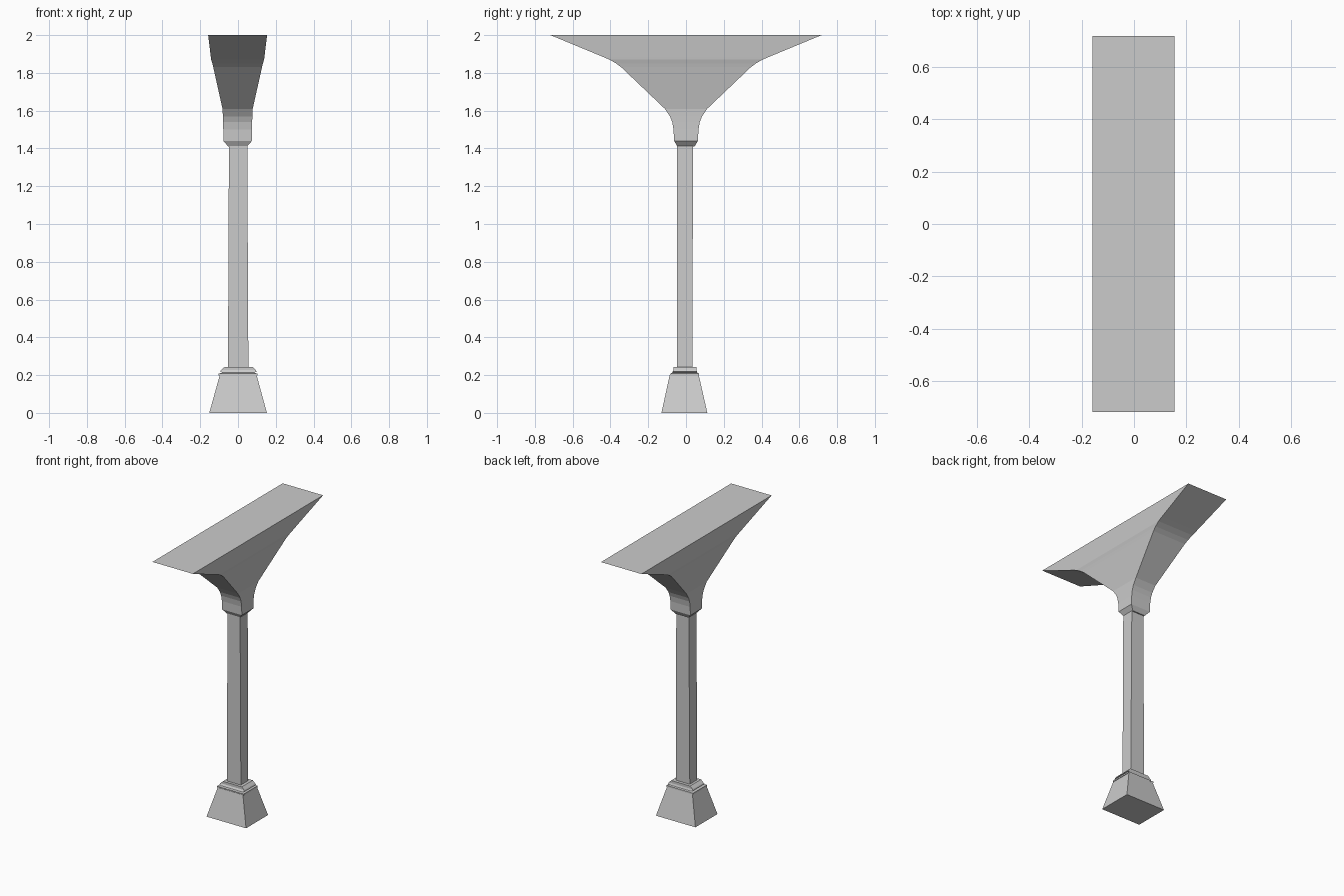
import bpy, bmesh

if "Cube" in bpy.data.objects:
    bpy.data.objects.remove(bpy.data.objects["Cube"])


def loft(name, rings):
    """Stack rectangular sections (z, x_min, x_max, y_min, y_max) into a closed solid."""
    bm = bmesh.new()
    loops = [[bm.verts.new(p) for p in
              ((x0, y0, z), (x1, y0, z), (x1, y1, z), (x0, y1, z))]
             for z, x0, x1, y0, y1 in rings]
    for low, high in zip(loops, loops[1:]):
        for i in range(4):
            j = (i + 1) % 4
            bm.faces.new((low[i], low[j], high[j], high[i]))
    bm.faces.new(loops[0][::-1])
    bm.faces.new(loops[-1])
    bmesh.ops.recalc_face_normals(bm, faces=bm.faces)
    mesh = bpy.data.meshes.new(name)
    bm.to_mesh(mesh)
    bm.free()
    obj = bpy.data.objects.new(name, mesh)
    bpy.context.collection.objects.link(obj)
    return obj


# Tapered plinth block
loft("plinth", [(0, -.152, .153, -.13, .113),
                (.202, -.096, .098, -.086, .067)])

# Stepped moulding between plinth and shaft
loft("base_moulding", [(.198, -.103, .103, -.083, .068),
                       (.208, -.103, .103, -.083, .068),
                       (.213, -.083, .085, -.073, .06),
                       (.218, -.094, .098, -.071, .058),
                       (.226, -.09, .094, -.066, .055),
                       (.244, -.07, .076, -.066, .055)])

# Slender rectangular shaft
loft("shaft", [(.24, -.053, .055, -.047, .034),
               (1.415, -.048, .049, -.047, .037)])

# Flaring bracket capital: (z, half width in x, half length in y)
flare = [(1.41, .049, .045), (1.44, .076, .063), (1.50, .076, .066),
         (1.54, .077, .073), (1.57, .078, .085), (1.61, .08, .112),
         (1.83, .129, .343), (1.85, .134, .37), (1.87, .14, .405),
         (1.885, .142, .44), (2.0, .156, .718)]
loft("capital", [(z, -x - .002, x - .002, -y, y) for z, x, y in flare])
